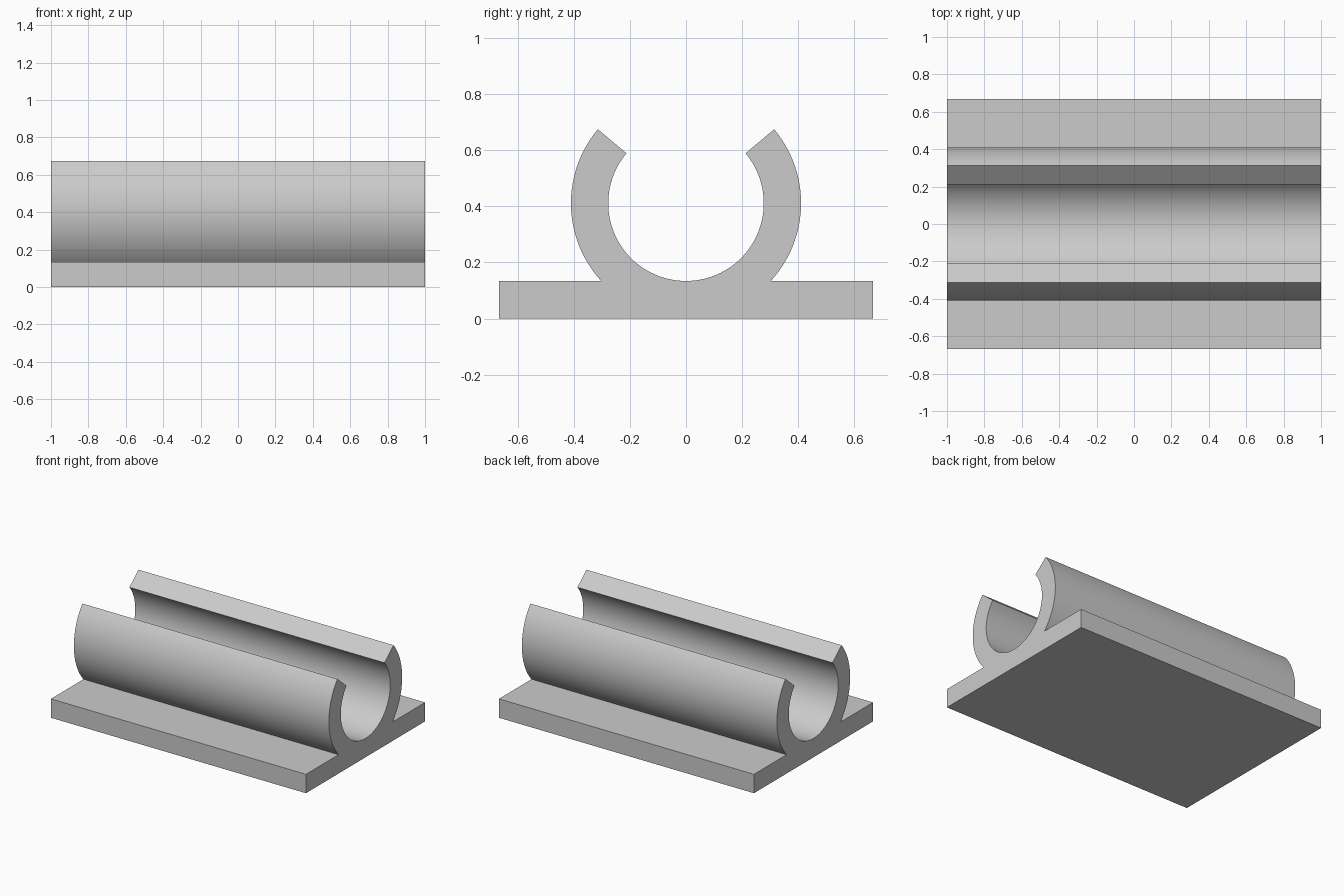
import bpy
import bmesh
from math import radians, degrees, asin, cos, sin

cube = bpy.data.objects.get("Cube")
if cube:
    bpy.data.objects.remove(cube, do_unlink=True)

LENGTH = 2.0
BASE_HALF = 0.667
BASE_TOP = 0.134
INNER, OUTER = 0.277, 0.41
CENTRE_Z = BASE_TOP + INNER
LIP = 40  # angle of the slot lips above horizontal


def arc(radius, start, end, steps):
    """Points (y, z) along an arc around the clip's axis, in degrees."""
    angles = [radians(start + (end - start) * i / steps) for i in range(steps + 1)]
    return [(radius * cos(a), CENTRE_Z + radius * sin(a)) for a in angles]


# Cross-section: flat base, right wall, bore, left wall
foot = degrees(asin((BASE_TOP - CENTRE_Z) / OUTER))
profile = [(-BASE_HALF, 0), (BASE_HALF, 0), (BASE_HALF, BASE_TOP)]
profile += arc(OUTER, foot, LIP, 32)
profile += arc(INNER, LIP, -180 - LIP, 96)
profile += arc(OUTER, 180 - LIP, 180 - foot, 32)
profile += [(-BASE_HALF, BASE_TOP)]

# Extrude the section along x
bm = bmesh.new()
end = bm.faces.new([bm.verts.new((-LENGTH / 2, y, z)) for y, z in profile])
result = bmesh.ops.extrude_face_region(bm, geom=[end], use_keep_orig=True)
moved = [v for v in result["geom"] if isinstance(v, bmesh.types.BMVert)]
bmesh.ops.translate(bm, verts=moved, vec=(LENGTH, 0, 0))
bmesh.ops.recalc_face_normals(bm, faces=bm.faces)
mesh = bpy.data.meshes.new("pipe_clip")
bm.to_mesh(mesh)
bm.free()
clip = bpy.data.objects.new("pipe_clip", mesh)
bpy.context.collection.objects.link(clip)

# Plain grey material
grey = bpy.data.materials.new("light_grey")
grey.use_nodes = True
colour = (0.6, 0.6, 0.6, 1)
grey.diffuse_color = colour
grey.node_tree.nodes["Principled BSDF"].inputs["Base Color"].default_value = colour
mesh.materials.append(grey)

# Smooth curved walls, sharp corners
bpy.ops.object.select_all(action="DESELECT")
clip.select_set(True)
bpy.context.view_layer.objects.active = clip
bpy.ops.object.shade_smooth_by_angle(angle=radians(30))
